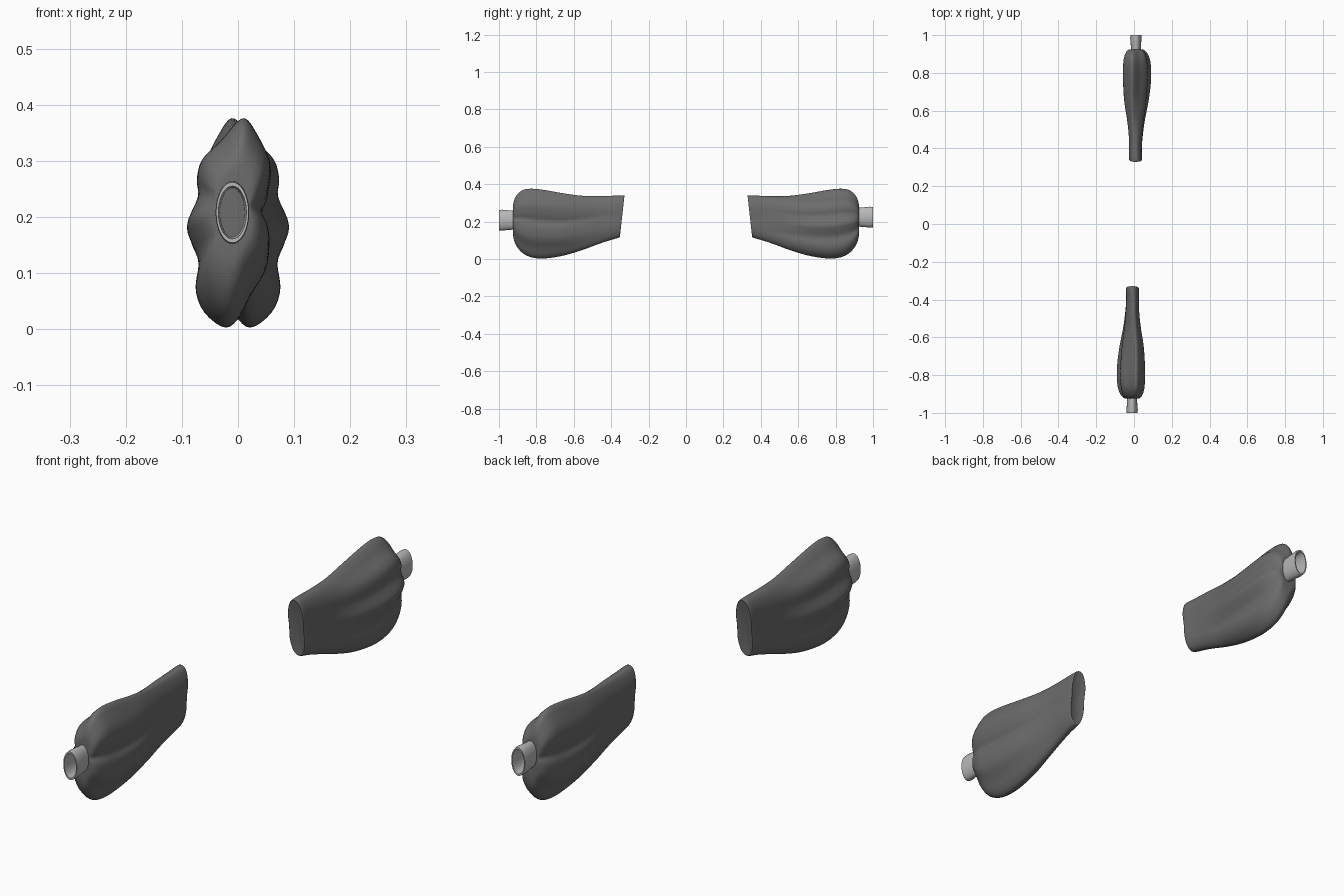
import bpy, bmesh, math
from mathutils import Vector

if "Cube" in bpy.data.objects:
    bpy.data.objects.remove(bpy.data.objects["Cube"])


def material(name, v):
    m = bpy.data.materials.new(name)
    m.diffuse_color = (v, v, v, 1)
    m.use_nodes = True
    m.node_tree.nodes["Principled BSDF"].inputs["Base Color"].default_value = m.diffuse_color
    return m


CLOTH = material("dark grey cloth", 0.15)
CUFF = material("light grey cuff", 0.48)
N = 72  # points round each ring

# Wavy end-on outline of the puffed sleeve (x, z)
OUTLINE = [(0.055, 0.19 - 0.02), (0.042, 0.205), (0.052, 0.24), (0.057, 0.295), (0.032, 0.35),
           (0.012, 0.375), (-0.008, 0.362), (-0.03, 0.335), (-0.063, 0.302), (-0.073, 0.268),
           (-0.071, 0.235), (-0.09, 0.187), (-0.083, 0.155), (-0.070, 0.118), (-0.075, 0.07),
           (-0.06, 0.03), (-0.025, 0.003), (0.0, 0.018), (0.022, 0.06), (0.05, 0.11)]

# Stations along the sleeve: y, z low, z high, x left, x right, waviness
STATIONS = [(-0.342, 0.125, 0.334, -0.040, 0.024, 0.0),
            (-0.347, 0.115, 0.340, -0.045, 0.029, 0.0),
            (-0.40, 0.100, 0.340, -0.045, 0.030, 0.1),
            (-0.47, 0.078, 0.340, -0.050, 0.030, 0.3),
            (-0.55, 0.050, 0.341, -0.060, 0.038, 0.55),
            (-0.65, 0.020, 0.352, -0.078, 0.051, 0.85),
            (-0.75, 0.004, 0.368, -0.089, 0.056, 1.0),
            (-0.82, 0.008, 0.376, -0.090, 0.056, 1.0),
            (-0.87, 0.030, 0.370, -0.084, 0.053, 1.0),
            (-0.905, 0.068, 0.342, -0.070, 0.043, 1.0),
            (-0.922, 0.110, 0.305, -0.052, 0.030, 0.8),
            (-0.925, 0.150, 0.265, -0.036, 0.016, 0.3)]


def spline(a, b, c, d, t):
    """Catmull-Rom between b and c."""
    return [0.5 * (2 * q + (r - p) * t + (2 * p - 5 * q + 4 * r - s) * t * t
                   + (3 * q - p - 3 * r + s) * t ** 3) for p, q, r, s in zip(a, b, c, d)]


def unit_outline():
    """Outline scaled to -1..1, resampled as a smooth closed curve."""
    pts = [((x + 0.017) / 0.073, (z - 0.189) / 0.186) for x, z in OUTLINE]
    n = len(pts)
    out = []
    for i in range(N):
        u = i * n / N
        k = int(u)
        out.append(spline(*[pts[(k + j) % n] for j in (-1, 0, 1, 2)], u - k))
    return out


def unit_pinched_oval(x, z):
    """Matching point on the plain, slightly waisted oval of the narrow end."""
    a = math.atan2(z, x)
    c, s = math.cos(a), math.sin(a)
    return (math.copysign(abs(c) ** 0.85, c) * (1 - 0.12 * math.exp(-(s / 0.3) ** 2)),
            math.copysign(abs(s) ** 0.9, s))


def add_object(name, bm, mat, turn):
    bmesh.ops.recalc_face_normals(bm, faces=bm.faces[:])
    me = bpy.data.meshes.new(name)
    bm.to_mesh(me)
    bm.free()
    me.materials.append(mat)
    ob = bpy.data.objects.new(name, me)
    bpy.context.collection.objects.link(ob)
    ob.rotation_euler.z = turn
    bpy.ops.object.select_all(action='DESELECT')
    ob.select_set(True)
    bpy.context.view_layer.objects.active = ob
    bpy.ops.object.shade_smooth_by_angle(angle=math.radians(50))
    return ob


def bridge(bm, rings):
    for r, q in zip(rings, rings[1:]):
        n = len(r)
        for i in range(n):
            bm.faces.new((r[i], r[(i + 1) % n], q[(i + 1) % n], q[i]))


def fan(bm, ring, dy):
    mid = sum((v.co for v in ring), Vector()) / len(ring)
    c = bm.verts.new(mid + Vector((0, dy, 0)))
    for i in range(len(ring)):
        bm.faces.new((ring[i], ring[(i + 1) % len(ring)], c))


def sleeve(name, turn):
    bm = bmesh.new()
    shape = unit_outline()
    last = len(STATIONS) - 1
    rows = []
    for k in range(last):
        a, b, c, d = [STATIONS[min(max(k + j, 0), last)] for j in (-1, 0, 1, 2)]
        rows += [spline(a, b, c, d, t / 4) for t in range(4)]
    rows.append(STATIONS[-1])
    rings = []
    for y, z0, z1, x0, x1, w in rows:
        ring = []
        for px, pz in shape:
            ox, oz = unit_pinched_oval(px, pz)
            ux, uz = ox + (px - ox) * w, oz + (pz - oz) * w
            tilt = 0.012 * uz * max(0, 1 - (-0.342 - y) / 0.2)  # slanted narrow end
            ring.append(bm.verts.new(((x0 + x1) / 2 + ux * (x1 - x0) / 2, y + tilt,
                                      (z0 + z1) / 2 + uz * (z1 - z0) / 2)))
        rings.append(ring)
    bridge(bm, rings)
    fan(bm, rings[0], -0.008)   # closed, slightly dented narrow end
    fan(bm, rings[-1], 0.0)
    add_object(name, bm, CLOTH, turn)


def cuff(name, turn, z):
    # Open, slightly flared oval tube: y, radius x, radius z
    bm = bmesh.new()
    path = [(-0.90, 0.025, 0.049), (-0.945, 0.027, 0.052), (-0.985, 0.030, 0.056),
            (-1.0, 0.029, 0.054), (-1.0, 0.025, 0.047), (-0.92, 0.022, 0.044)]
    rings = [[bm.verts.new((-0.010 + rx * math.cos(i * math.tau / 32), y,
                            z + rz * math.sin(i * math.tau / 32))) for i in range(32)]
             for y, rx, rz in path]
    bridge(bm, rings)
    add_object(name, bm, CUFF, turn)


# Two sleeves, the back one turned half round
for side, turn, z in (("front", 0, 0.208), ("back", math.pi, 0.224)):
    sleeve(side + "_sleeve", turn)
    cuff(side + "_cuff", turn, z)
